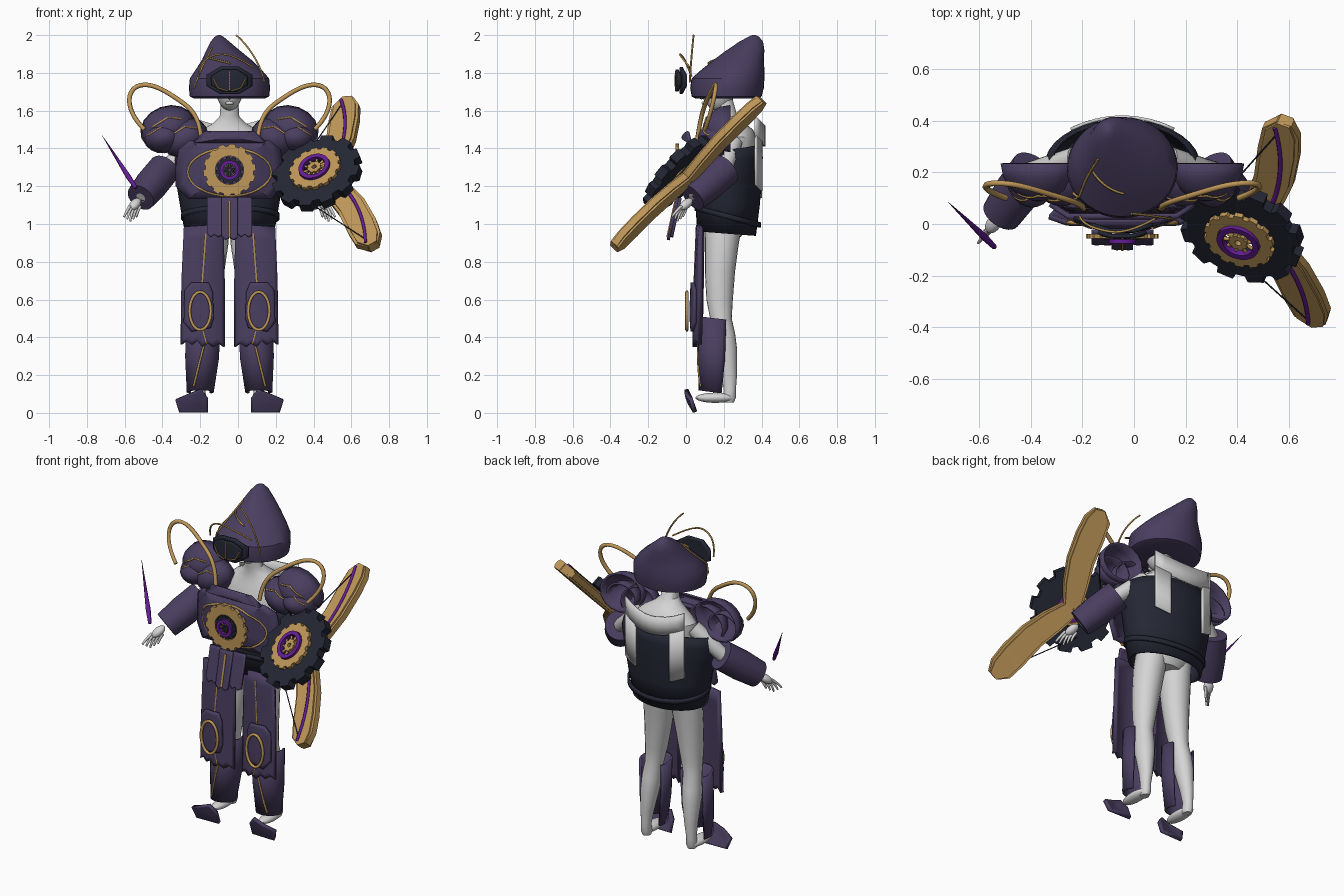
import bpy, bmesh
from math import sin, cos, pi, radians
from mathutils import Vector, Matrix
from mathutils.bvhtree import BVHTree

if "Cube" in bpy.data.objects:
    bpy.data.objects.remove(bpy.data.objects["Cube"])
C = -0.045  # body centre line


def material(name, rgb):
    m = bpy.data.materials.new(name)
    m.use_nodes = True
    m.diffuse_color = (*rgb, 1)
    m.node_tree.nodes["Principled BSDF"].inputs["Base Color"].default_value = (*rgb, 1)
    return m


PURPLE = material("dusky purple", (.068, .049, .118))
NAVY = material("dark navy", (.018, .02, .035))
GOLD = material("gold", (.52, .31, .1))
TRIM = material("gold trim", (.46, .28, .08))
VIOLET = material("vivid violet", (.13, .012, .3))
SKIN = material("pale grey", (.66, .66, .66))


def link(name, data, mat):
    ob = bpy.data.objects.new(name, data)
    data.materials.append(mat)
    bpy.context.scene.collection.objects.link(ob)
    return ob


def loft(name, rings, mat, closed=True, cap=True, wrap=False, thick=0, M=Matrix()):
    """Skin a list of equal-length point rings."""
    bm = bmesh.new()
    vs = [[bm.verts.new(M @ Vector(p)) for p in r] for r in rings]
    n = len(vs[0])
    for a, b in zip(vs, vs[1:] + (vs[:1] if wrap else [])):
        for i in range(n if closed else n - 1):
            j = (i + 1) % n
            bm.faces.new((a[i], a[j], b[j], b[i]))
    if cap and closed and not wrap:
        bm.faces.new(vs[-1])
        if not thick:
            bm.faces.new(vs[0])
    bmesh.ops.recalc_face_normals(bm, faces=bm.faces)
    me = bpy.data.meshes.new(name)
    bm.to_mesh(me)
    bm.free()
    ob = link(name, me, mat)
    if thick:
        mod = ob.modifiers.new("thickness", "SOLIDIFY")
        mod.thickness, mod.offset = thick, 0
    return ob


def oval(cx, cy, z, rx, ry, n=28, tilt=0):
    return [(cx + rx * cos(2 * pi * i / n), cy + ry * sin(2 * pi * i / n),
             z + tilt * sin(2 * pi * i / n)) for i in range(n)]


def column(name, rows, mat, n=28):
    return loft(name, [oval(*r, n=n) for r in rows], mat)


def plate(name, outline, yfun, mat, thick=.012):
    """Curved sheet facing the front, from an x-z outline and a depth rule."""
    ox = sum(p[0] for p in outline) / len(outline)
    oz = sum(p[1] for p in outline) / len(outline)
    rings = []
    for s in (1, .85, .65, .45, .25, .05):
        pts = [(ox + (x - ox) * s, oz + (z - oz) * s) for x, z in outline]
        rings.append([(x, yfun(x, z), z) for x, z in pts])
    return loft(name, rings, mat, thick=thick)


def tube(name, pts, r, mat, smooth=True, cyclic=False, radii=None):
    cu = bpy.data.curves.new(name, "CURVE")
    cu.dimensions = "3D"
    cu.bevel_depth, cu.bevel_resolution, cu.use_fill_caps = r, 1, True
    cu.resolution_u = 8
    sp = cu.splines.new("NURBS" if smooth else "POLY")
    sp.points.add(len(pts) - 1)
    for i, p in enumerate(pts):
        sp.points[i].co = (*p, 1)
        sp.points[i].radius = radii[i] if radii else 1
    sp.use_cyclic_u = cyclic
    if smooth:
        sp.order_u = min(4, len(pts))
        sp.use_endpoint_u = not cyclic
    return link(name, cu, mat)


def inlay(name, target, pts, r=.006):
    """Gold line laid on the front of a part, from x-z points."""
    me = target.data
    bvh = BVHTree.FromPolygons([v.co for v in me.vertices], [p.vertices for p in me.polygons])
    out = []
    for a, b in zip(pts, pts[1:]):
        for k in range(13):
            x, z = Vector(a).lerp(Vector(b), k / 12)
            hit = bvh.ray_cast(Vector((x, -2, z)), Vector((0, 1, 0)))[0]
            if hit:
                out.append(hit + Vector((0, -.007, 0)))
    if len(out) > 1:
        tube(name, out, r, TRIM, smooth=False)


def ellipse_xz(cx, cz, rx, rz, n=32):
    return [(cx + rx * cos(2 * pi * i / n), cz + rz * sin(2 * pi * i / n)) for i in range(n + 1)]


def ball(name, M, mat):
    bm = bmesh.new()
    bmesh.ops.create_uvsphere(bm, u_segments=20, v_segments=12, radius=1, matrix=M)
    me = bpy.data.meshes.new(name)
    bm.to_mesh(me)
    bm.free()
    return link(name, me, mat)


def gear(name, M, r, hole, teeth, depth, z0, z1, mat):
    """Ring with square teeth; depth 0 gives a plain ring."""
    angles = [(k + f) / teeth * 2 * pi for k in range(teeth) for f in (0, .52, .6, .92)]
    outer = [r, r, r - depth, r - depth] * teeth
    def ring(radii, z):
        return [(q * cos(a), q * sin(a), z) for q, a in zip(radii, angles)]
    inner = [hole] * len(angles)
    return loft(name, [ring(outer, z0), ring(outer, z1), ring(inner, z1), ring(inner, z0)], mat, wrap=True, M=M)


def wheel(prefix, M, z, ring):
    """Toothed gold wheel with violet ring, spokes and hub."""
    gear(prefix + "_gold_gear", M, .142, ring * 1.02, 14, .012, z, z + .02, GOLD)
    gear(prefix + "_violet_ring", M, ring, ring * .72, 10, 0, z + .008, z + .034, VIOLET)
    gear(prefix + "_hub", M, ring * .46, ring * .15, 8, .005, z, z + .028, GOLD)
    for i in range(10):
        d = Vector((cos(i * pi / 5), sin(i * pi / 5), 0))
        tube(prefix + "_spoke", [M @ (d * k * ring + Vector((0, 0, z + .013))) for k in (.4, .8)], ring * .085, GOLD, False)


# Pale figure: torso, neck, head
column("torso", [(C, .21, .93, .1, .08), (C, .21, 1.0, .18, .12), (C, .22, 1.2, .16, .12),
                 (C, .25, 1.38, .2, .125), (C, .26, 1.46, .19, .11), (C, .26, 1.5, .145, .095),
                 (C, .24, 1.535, .085, .07), (C, .22, 1.57, .052, .052), (C, .2, 1.66, .045, .047)], SKIN)
ball("head", Matrix.Translation((C, .17, 1.72)) @ Matrix.Diagonal((.072, .09, .12, 1)), SKIN)
ball("nose", Matrix.Translation((C, .082, 1.68)) @ Matrix.Diagonal((.012, .014, .02, 1)), SKIN)
ball("lips", Matrix.Translation((C, .095, 1.64)) @ Matrix.Diagonal((.022, .012, .01, 1)), SKIN)

# Hood leaning back to a blunt point
hood = column("hood", [(C, .21, 1.665, .19, .16), (C, .215, 1.675, .21, .185), (C, .217, 1.72, .215, .195),
                       (C, .222, 1.77, .21, .193), (-.05, .25, 1.82, .172, .165), (-.06, .28, 1.87, .13, .132),
                       (-.08, .315, 1.92, .088, .1), (-.095, .345, 1.965, .05, .063),
                       (-.1, .358, 1.99, .025, .03), (-.1, .36, 2.0, .008, .01)], PURPLE, 36)
inlay("hood_line", hood, [(-.14, 1.93), (-.19, 1.83), (-.235, 1.72)], .005)
inlay("hood_line", hood, [(-.16, 1.88), (-.04, 1.85)], .005)
tube("hood_antenna", [(-.01, .04, 2), (.05, .035, 1.95), (.12, .025, 1.85), (.14, .02, 1.75)], .005, TRIM)
tube("hood_antenna", [(-.21, .03, 1.78), (-.2, .0, 1.86), (-.12, -.03, 1.91), (-.03, -.04, 1.9),
                      (.08, .02, 1.83)], .005, TRIM)

# Visor
for nm, k, y in (("visor", 1, -.03), ("visor_front", .8, -.05)):
    visor = plate(nm, [(C + k * .128 * cos(a * pi / 4 + pi / 8), 1.76 + k * .078 * sin(a * pi / 4 + pi / 8))
                       for a in range(8)], lambda x, z: y + 2 * (x - C) ** 2, NAVY, .015)
inlay("visor_line", visor, [(C, 1.81), (C, 1.71)], .004)
for s in (1, -1):
    inlay("visor_line", visor, [(C + s * .085, 1.77), (C + s * .06, 1.72), (C + s * .01, 1.705)], .004)

# Corset, belt and back panel
loft("corset", [oval(C, .215, .95, .228, .148, 36, -.012), oval(C, .22, 1.1, .255, .163, 36),
                oval(C, .222, 1.25, .28, .174, 36), oval(C, .225, 1.34, .295, .174, 36, .01),
                oval(C, .225, 1.39, .28, .172, 36, .03)], NAVY, cap=False, thick=.015)
loft("belt", [oval(C + .005, .22, 1.04 + d, .255, .17, 36, -.045) for d in (-.014, .014)], NAVY, cap=False, thick=.012)


def curtain(name, x0, x1, z0, z1):
    rows = []
    for z in (z0, (z0 + z1) / 2, z1):
        xs = [C + x0 + (x1 - x0) * i / 8 for i in range(9)]
        rows.append([(x, .415 - 1.2 * (x - C) ** 2, z + 1.2 * (x - C) ** 2) for x in xs])
    loft(name, rows, SKIN, closed=False, thick=.012)


curtain("back_panel_top", -.2, .2, 1.41, 1.52)
curtain("back_panel_left_tail", .11, .2, 1.16, 1.42)
curtain("back_panel_right_tail", -.2, -.12, 1.12, 1.42)

# Breastplate with gold wheel
chest_y = lambda x, z: -.025 + 1.3 * (x - C) ** 2
half = [(.21, 1.44), (.265, 1.395), (.28, 1.3), (.28, 1.2), (.215, 1.135)]
chest = plate("breastplate", [(C + x, z) for x, z in half] + [(C - x, z) for x, z in half[::-1]], chest_y, PURPLE, .02)
plate("collar_plate", [(C - .2, 1.43), (C - .13, 1.49), (C + .13, 1.49), (C + .2, 1.43)],
      lambda x, z: chest_y(x, z) + (z - 1.43) * .25, PURPLE)
inlay("breastplate_trim", chest, ellipse_xz(C, 1.275, .22, .125), .007)
front = Matrix(((1, 0, 0, C), (0, 0, -1, -.03), (0, 1, 0, 1.285), (0, 0, 0, 1)))
gear("chest_gold_rim", front, .14, .075, 14, .012, .008, .026, GOLD)
gear("chest_dark_gear", front, .072, .05, 12, .01, .01, .03, NAVY)
gear("chest_violet_ring", front, .052, .034, 10, 0, .012, .045, VIOLET)
gear("chest_hub", front, .03, .008, 8, .012, .012, .035, NAVY)
for i in range(8):
    a = i * pi / 4
    tube("chest_spoke", [front @ Vector((r * cos(a), r * sin(a), .03)) for r in (.012, .036)], .004, GOLD, False)

# Hanging strips at the waist
for x, w, y, z0 in ((-.08, .04, -.03, .93), (.08, .04, -.03, .93), (0, .042, -.045, .915)):
    strip = plate("waist_strip", [(C + x - w, 1.14), (C + x + w, 1.14), (C + x + w, z0 + .01), (C + x + w / 2, z0),
                                  (C + x, z0 + .015), (C + x - w / 2, z0), (C + x - w, z0 + .02)],
                  lambda a, z: y - (1.14 - z) * .22, PURPLE, .016)
inlay("waist_strip_line", strip, [(C, 1.12), (C, .93)], .007)

# Paired parts
for s in (1, -1):
    side = "left" if s > 0 else "right"
    X = lambda v: C + s * v
    # leg and foot
    column(side + "_leg", [(X(o), y, z, rx, ry) for z, o, y, rx, ry in (
        (1.0, .085, .2, .085, .1), (.9, .095, .19, .09, .09), (.75, .107, .18, .08, .08), (.6, .12, .178, .064, .07),
        (.5, .13, .185, .053, .057), (.42, .137, .2, .055, .06), (.34, .142, .21, .053, .06), (.2, .15, .228, .036, .042),
        (.12, .155, .232, .028, .032), (.08, .155, .228, .031, .036), (.055, .155, .225, .024, .028))], SKIN, 20)
    ball(side + "_foot", Matrix.Translation((X(.162), .155, .08)) @ Matrix.Diagonal((.04, .105, .027, 1)), SKIN)
    # shin guard, open at the back
    rows = []
    for z, o, y, rx, ry in ((.51, .14, .16, .088, .088), (.3, .145, .155, .084, .085), (.12, .155, .145, .066, .072)):
        rows.append([(X(o) + rx * sin(a), y - ry * cos(a), z - .02 * (1 - cos(a)) / 2)
                     for a in [radians(-125 + 250 * i / 18) for i in range(19)]])
    shin = loft(side + "_shin_guard", rows, PURPLE, closed=False, thick=.012)
    inlay(side + "_shin_line", shin, [(X(.12), .42), (X(.19), .14)])
    # toe plate
    plate(side + "_toe_plate", [(X(a), z) for a, z in ((.15, .125), (.215, .1), (.285, .07), (.265, .005), (.115, .005), (.115, .08))],
          lambda x, z: .035 - z * .35 + .2 * abs(x - X(.2)), PURPLE, .02)
    # thigh panel with jagged hem
    hem = [(.255 - .225 * i / 8, .35 + (.02 if i % 2 else 0) + .012 * (i < 4)) for i in range(9)]
    panel_y = lambda x, z: .045 + 2.5 * (x - X(.145)) ** 2 + .02 * (z - .35)
    panel = plate(side + "_thigh_panel", [(X(a), z) for a, z in [(.035, .99), (.1, .995), (.24, .985), (.25, .7)] + hem + [(.03, .7)]],
                  panel_y, PURPLE, .022)
    inlay(side + "_thigh_line", panel, [(X(.125), .95), (X(.145), .68)], .007)
    inlay(side + "_thigh_line", panel, [(X(.145), .45), (X(.12), .36)])
    plate(side + "_knee_plate", [(X(a), z) for a, z in ((.11, .69), (.2, .69), (.235, .65), (.24, .48),
          (.2, .43), (.1, .45), (.085, .5), (.09, .64))], lambda x, z: panel_y(x, z) - .022, PURPLE, .016)
    tube(side + "_knee_ring", [(x, .005, z) for x, z in ellipse_xz(X(.155), .54, .056, .1)[:-1]],
         .009, GOLD, False, True)
    # shoulder guard: overlapping shells open at the back
    for o, y, z, rx, ry, rz, tilt in ((.325, .235, 1.505, .145, .14, .115, .35),
                                      (.235, .2, 1.455, .12, .125, .095, .5),
                                      (.35, .2, 1.46, .1, .13, .08, .1)):
        rings = []
        for t in (0, 22, 45, 65, 80, 88):
            c, d = cos(radians(t)), sin(radians(t))
            pts = [(rx * c * cos(i * pi / 8), rz * c * sin(i * pi / 8)) for i in range(16)]
            rings.append([(X(o + a * cos(tilt) + b * sin(tilt)), y - ry * d, z - a * sin(tilt) + b * cos(tilt))
                          for a, b in pts])
        shell = loft(side + "_shoulder_shell", rings, PURPLE, thick=.012)
        inlay(side + "_shoulder_line", shell, [(X(o - .07), z + .05), (X(o), z + .06), (X(o + .08), z + .01)], .005)
    tube(side + "_shoulder_loop", [(X(a), y, z) for a, y, z in (
        (.45, .1, 1.5), (.53, .13, 1.58), (.55, .16, 1.72), (.42, .16, 1.755), (.27, .11, 1.66),
        (.16, .08, 1.58), (.15, .06, 1.45))], .012, GOLD)
    # arm, cuff and hand
    sh, el, wr = (Vector((X(a), y, z)) for a, y, z in ((.18, .25, 1.43), (.355, .2, 1.28), (.47, .035, 1.14)))
    tube(side + "_arm", [sh, el, wr], .05, SKIN, False, radii=(1, .85, .55)).data.bevel_resolution = 3
    frame = (wr - el).to_track_quat("Z", "Y").to_matrix().to_4x4()
    frame.translation = el
    L = (wr - el).length
    loft(side + "_cuff", [oval(0, 0, z, r, r, 24) for z, r in ((-.02, .07), (-.02, .086), (L * .5, .088), (L, .078), (L, .06))],
         PURPLE, M=frame)
    palm = Matrix.Translation((X(.5), .0, 1.105)) @ frame.to_3x3().to_4x4() @ Matrix.Diagonal((.028, .024, .045, 1))
    ball(side + "_palm", palm, SKIN)
    for i in range(5):
        f = (i - 2) * .014
        tube(side + "_finger", [(X(.5 + f), -.01 - f * .5, 1.095), (X(.52 + f), -.035 - f, 1.06),
                                (X(.525 + f * 1.2), -.045 - f, 1.015 + abs(f) * .8)], .009, SKIN, radii=(1, .9, .6))

# Needle blade floating by the right hand
tube("needle_blade", [(-.54, -.09, 1.19), (-.58, -.05, 1.25), (-.72, .085, 1.47)], .014, VIOLET, False, radii=(.7, 1, .05))

# Tilted wheel shield with two bow limbs, in its own frame
n = Vector((-.3, -.7, .65)).normalized()
v = Vector((-.116, .712, .694)).normalized()
u = v.cross(n).normalized()
S = Matrix((u, n.cross(u), n)).transposed().to_4x4()
S.translation = (.415, -.045, 1.277)
gear("shield_dark_gear", S, .245, .1, 12, .03, -.04, .012, NAVY)
wheel("shield", S, .014, .085)
for s in (1, -1):
    side = "upper" if s > 0 else "lower"
    for nm, k, th in (("limb", 1, .018), ("limb_ridge", .8, .028)):
        rings = []
        for a, c, w in ((0, .03, .05), (.12, .085, .07), (.25, .14, .076), (.4, .175, .08), (.5, .195, .072), (.555, .215, .03)):
            d = -.075 - .07 * a
            rings.append([(c + p * w * k, s * (a + p * w * -.25) + .005, d + q * th) for p, q in ((-1, -1), (1, -1), (1, 1), (-1, 1))])
        loft(side + "_" + nm, rings, GOLD, M=S)
    tube(side + "_limb_inlay", [S @ Vector((c, s * a + .005, -.045 - .07 * a)) for a, c in
                                ((.12, .12), (.25, .18), (.4, .2), (.54, .18))], .009, VIOLET)
    tube(side + "_bow_string", [S @ Vector(p) for p in ((.19, s * .52, -.08), (-.1, s * .12, -.05))], .003, NAVY, False)

# Smooth shading with sharp edges kept
bpy.ops.object.select_all(action="DESELECT")
for ob in bpy.context.scene.objects:
    if ob.type == "MESH":
        ob.select_set(True)
        bpy.context.view_layer.objects.active = ob
bpy.ops.object.shade_smooth_by_angle(angle=radians(35))
